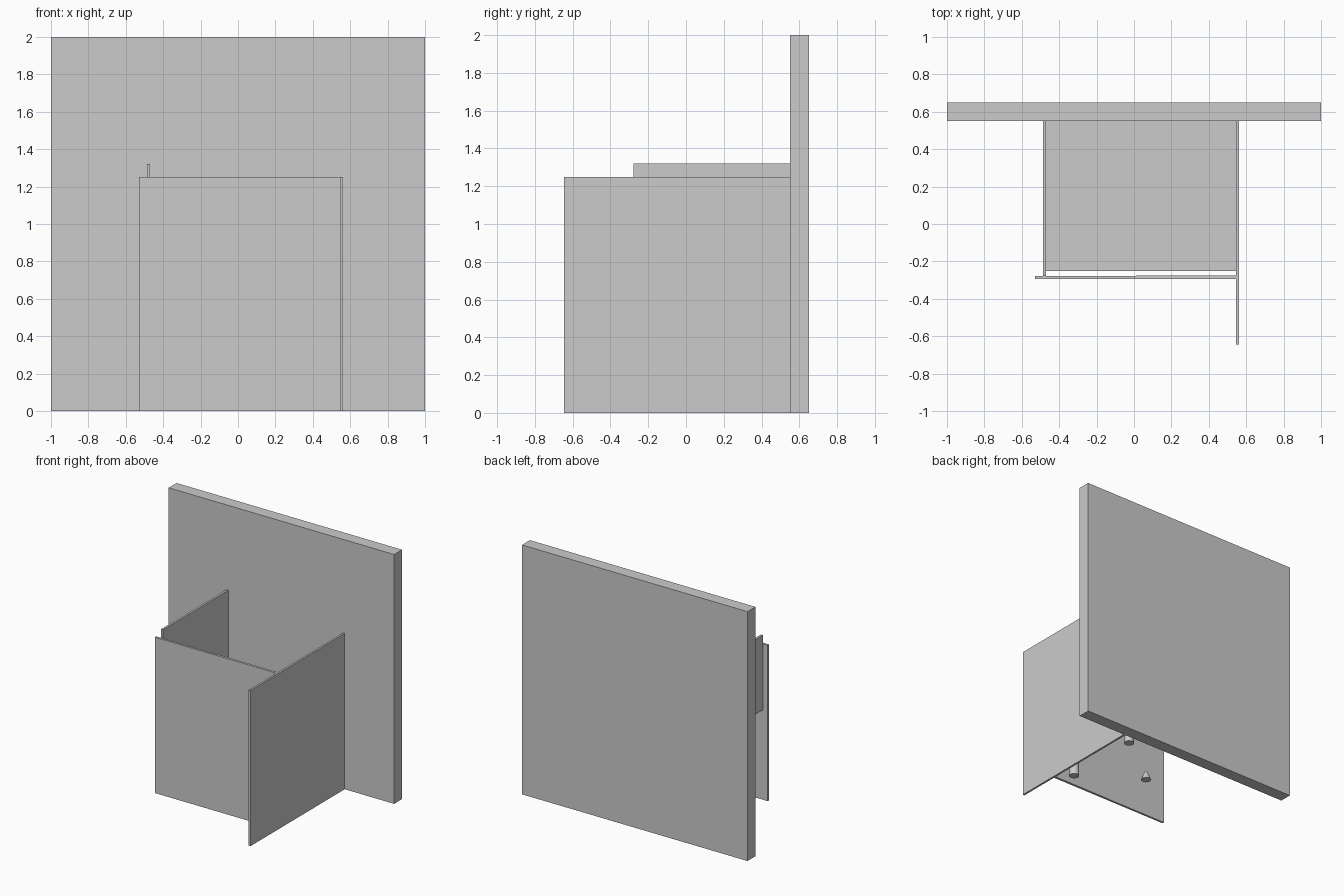
import bpy, math

cube = bpy.data.objects.get("Cube")
if cube:
    bpy.data.objects.remove(cube, do_unlink=True)

grey = bpy.data.materials.new("light_grey")
grey.use_nodes = True
colour = (0.6, 0.6, 0.6, 1.0)
grey.diffuse_color = colour
grey.node_tree.nodes["Principled BSDF"].inputs["Base Color"].default_value = colour


def box(name, x, y, z):
    """Box from (min, max) pairs on each axis."""
    lo, hi = zip(x, y, z)
    verts = [(a, b, c) for a in x for b in y for c in z]
    faces = [(0, 1, 3, 2), (4, 6, 7, 5), (0, 4, 5, 1),
             (2, 3, 7, 6), (0, 2, 6, 4), (1, 5, 7, 3)]
    mesh = bpy.data.meshes.new(name)
    mesh.from_pydata(verts, [], faces)
    mesh.materials.append(grey)
    ob = bpy.data.objects.new(name, mesh)
    bpy.context.collection.objects.link(ob)
    return ob


def round_part(name, x, y, z, r_low, r_high, sides):
    """Upright cylinder or cone between two heights."""
    bpy.ops.mesh.primitive_cone_add(vertices=sides, radius1=r_low, radius2=r_high,
                                    depth=z[1] - z[0], location=(x, y, sum(z) / 2))
    ob = bpy.context.object
    ob.name = name
    ob.data.materials.append(grey)
    bpy.ops.object.shade_smooth_by_angle(angle=math.radians(30))
    return ob


# Back wall
box("back_wall", (-1, 1), (0.55, 0.65), (0, 2))

# Screens around the desk
box("left_side_screen", (0.546, 0.562), (-0.645, 0.55), (0, 1.25))
box("right_side_screen", (-0.487, -0.47), (-0.278, 0.55), (0.72, 1.32))
box("front_screen", (-0.53, 0.546), (-0.295, -0.278), (0, 1.25))
# Thin lining on half of the front screen
box("front_screen_lining", (0.01, 0.546), (-0.278, -0.276), (0, 1.25))

# Desk top between the side screens
box("desk_top", (-0.47, 0.546), (-0.25, 0.55), (0.72, 0.76))

# Legs along the left edge of the desk
for name, y in (("front_leg", -0.175), ("rear_leg", 0.475)):
    round_part(name, 0.447, y, (0, 0.72), 0.038, 0.038, 24)

# Small foot under the middle of the desk
round_part("floor_stud", -0.01, 0.13, (0, 0.07), 0.038, 0.012, 12)
